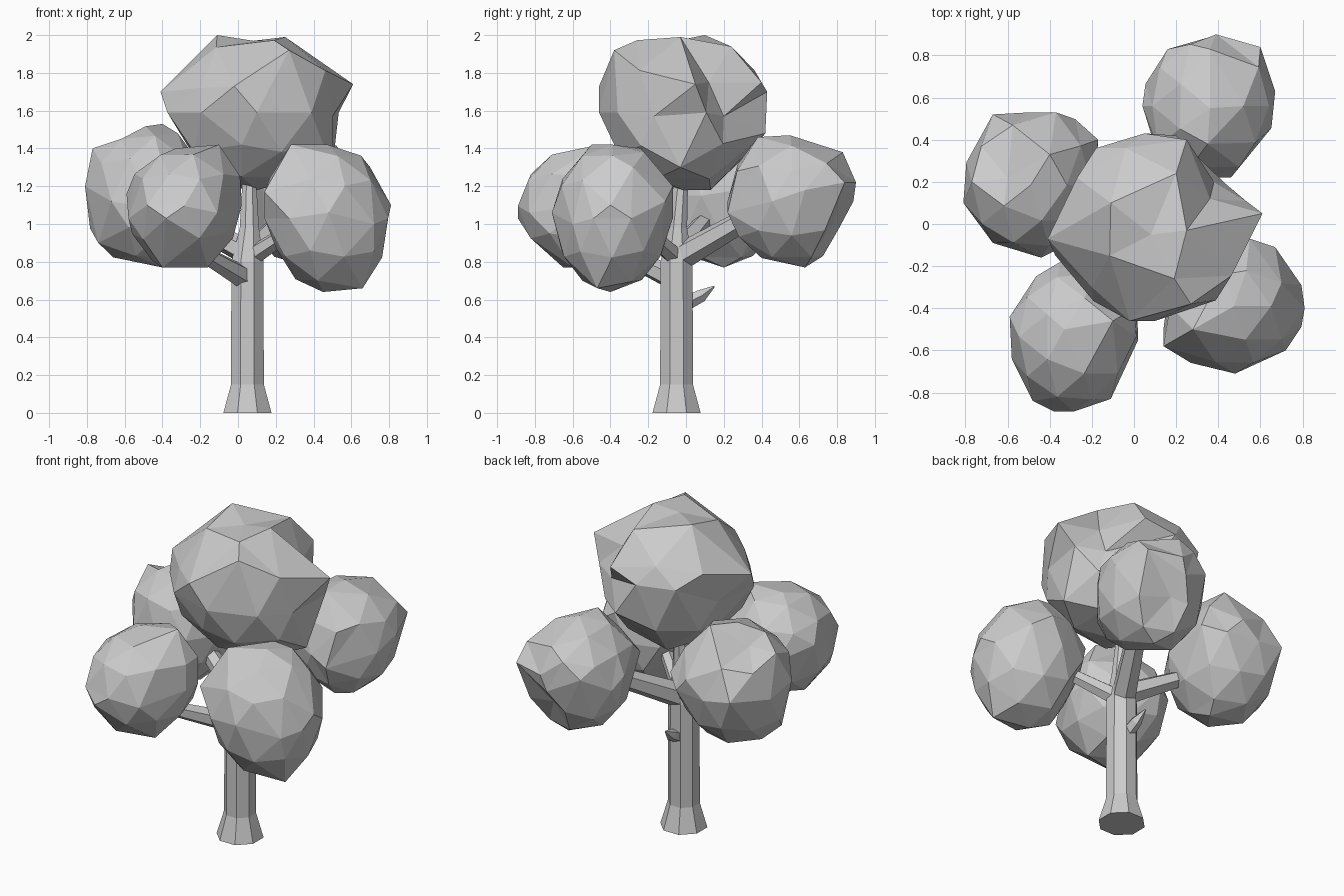
import bpy, bmesh, math
from mathutils import Vector

if "Cube" in bpy.data.objects:
    bpy.data.objects.remove(bpy.data.objects["Cube"])


def finish(name, bm):
    bmesh.ops.recalc_face_normals(bm, faces=bm.faces)
    mesh = bpy.data.meshes.new(name)
    bm.to_mesh(mesh)
    bm.free()
    obj = bpy.data.objects.new(name, mesh)
    bpy.context.collection.objects.link(obj)
    return obj


def limb(name, sections, sides):
    """Faceted tube through (x, y, z, radius) sections."""
    bm = bmesh.new()
    axis = Vector(sections[-1][:3]) - Vector(sections[0][:3])
    turn = axis.to_track_quat('Z', 'Y') if sides < 8 else Vector((0, 0, 1)).to_track_quat('Z', 'Y')
    rings = []
    for x, y, z, r in sections:
        ring = []
        for i in range(sides):
            a = 2 * math.pi * (i + 0.5) / sides
            ring.append(bm.verts.new(Vector((x, y, z)) + turn @ Vector((r * math.cos(a), r * math.sin(a), 0))))
        rings.append(ring)
    for lo, hi in zip(rings, rings[1:]):
        for i in range(sides):
            j = (i + 1) % sides
            bm.faces.new((lo[i], lo[j], hi[j], hi[i]))
    bm.faces.new(rings[0][::-1])
    bm.faces.new(rings[-1])
    return finish(name, bm)


def foliage(name, tugs):
    """Low-poly ellipsoid filling the landmarks' bounds, pulled to each landmark."""
    low = Vector([min(t[k] for t in tugs) for k in range(3)])
    high = Vector([max(t[k] for t in tugs) for k in range(3)])
    c, h = (low + high) / 2, (high - low) / 2
    bm = bmesh.new()
    bmesh.ops.create_icosphere(bm, subdivisions=2, radius=1)
    pulls = []
    for t in tugs:
        u = Vector([(t[k] - c[k]) / h[k] for k in range(3)])
        pulls.append((u.normalized(), u.length))
    free = list(bm.verts)
    snapped = {}
    for t, (d, r) in zip(tugs, pulls):
        v = max(free, key=lambda q: q.co.dot(d))
        free.remove(v)
        snapped[v] = t
    for v in free:
        n = v.co.normalized()
        w = [math.exp(-(n.angle(d) / 0.42) ** 2) for d, r in pulls]
        f = 0.98 + sum(wi * (p[1] - 0.98) for wi, p in zip(w, pulls)) / max(1, sum(w))
        v.co = c + Vector([max(-1, min(1, n[k] * f)) * h[k] for k in range(3)])
    for v, t in snapped.items():
        v.co = t
    return finish(name, bm)


# Trunk with flared foot and tapering top
limb("trunk", [(.05, -.05, 0, .138), (.05, -.05, .15, .094), (.05, -.05, .80, .092),
               (.06, -.045, .98, .055), (.06, -.02, 1.3, .035)], 8)

# Branches reaching into the foliage, plus a broken stub
limb("front_left_branch", [(.04, -.06, .71, .065), (-.25, -.42, .88, .04)], 6)
limb("front_right_branch", [(.06, -.05, .82, .055), (.38, -.28, 1.03, .035)], 6)
limb("back_right_branch", [(.05, -.04, .82, .075), (.28, .38, 1.06, .055)], 6)
limb("back_left_branch", [(.05, -.04, .85, .07), (-.32, .12, 1.04, .045)], 6)
limb("stub", [(.05, 0, .58, .04), (.05, .08, .62, .035), (.04, .15, .67, .004)], 5)

# Foliage clumps
foliage("front_left_foliage", [
    (-.40, -.65, .77), (-.16, -.60, .77), (-.10, -.46, 1.42), (-.33, -.50, 1.40),
    (-.59, -.44, 1.16), (.02, -.55, 1.10), (-.38, -.89, 1.03), (-.11, -.83, 1.06),
    (-.35, -.18, 1.10), (-.58, -.64, 1.03), (-.48, -.84, 1.10), (0, -.40, 1.25)])
foliage("front_right_foliage", [
    (.45, -.40, .64), (.66, -.47, .66), (.28, -.50, 1.42), (.42, -.24, 1.40), (.70, -.28, 1.30),
    (.81, -.40, 1.10), (.48, -.71, 1.06), (.14, -.58, 1.17), (.55, -.07, 1.20),
    (.24, -.30, .88), (.67, -.11, 1.12), (.72, -.60, 1.0), (.22, -.17, 1.15)])
foliage("back_right_foliage", [
    (.38, .63, .77), (.40, .40, .82), (.39, .90, 1.22), (.36, .83, 1.38),
    (.35, .38, 1.46), (.36, .55, 1.47), (.67, .63, 1.18), (.04, .56, 1.18), (.46, .22, 1.06),
    (.38, .78, 1.01), (.60, .84, 1.22), (.16, .83, 1.22), (.50, .27, 1.28), (.13, .27, 1.20)])
foliage("back_left_foliage", [
    (-.77, .20, 1.40), (-.40, .33, 1.53), (-.67, .52, 1.18), (-.37, .53, 1.25),
    (-.67, -.09, 1.12), (-.44, -.16, 1.08), (-.74, .10, .90), (-.40, .20, .77),
    (-.81, .10, 1.20), (-.17, .40, 1.20), (-.60, .22, 1.41)])
foliage("top_foliage", [
    (-.41, -.07, 1.70), (-.11, .10, 2.0), (.25, -.03, 1.99), (.61, .05, 1.74),
    (-.02, -.46, 1.73), (.27, -.38, 1.92), (.05, .43, 1.70), (.04, .13, 1.18),
    (.50, -.03, 1.30), (.50, -.17, 1.57), (-.27, 0, 1.42), (.20, .42, 1.48),
    (.02, -.38, 1.42), (.38, .20, 1.57), (.25, .40, 1.75), (-.29, .10, 1.56),
    (-.20, -.30, 1.72), (-.18, .36, 1.70), (.36, .12, 1.75), (.20, .24, 1.94), (.08, -.05, 1.97)])
